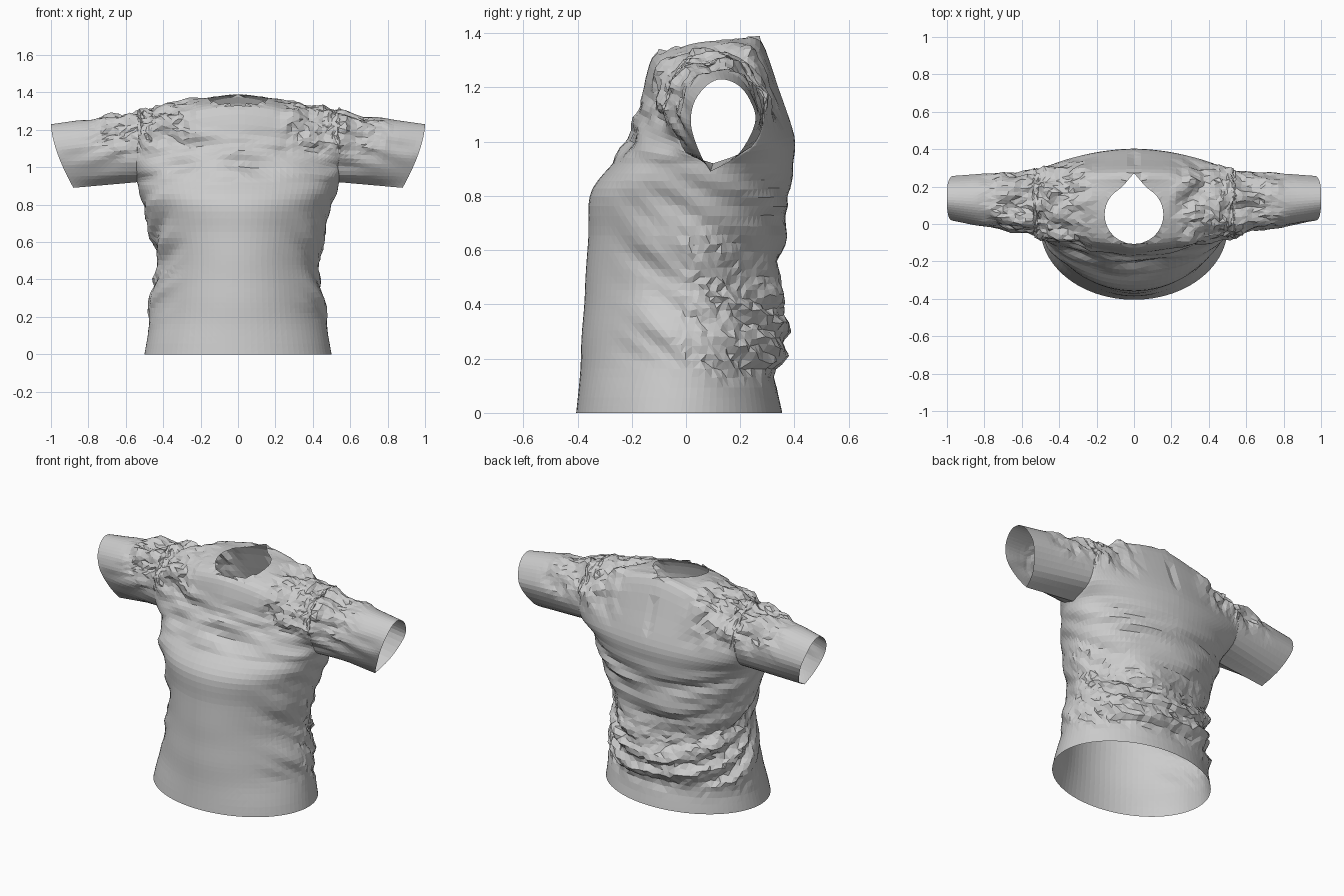
import bpy, bmesh, random
from math import sin, cos, pi, atan2, hypot
from mathutils import Vector, noise

if "Cube" in bpy.data.objects:
    bpy.data.objects.remove(bpy.data.objects["Cube"])

random.seed(4)
N, M, LOW, SLV = 44, 44, 32, 14      # columns, yoke arc, body rows, sleeve rows
ARM_X, ARM_Z = 0.54, 0.93

# Body rows: z, half width, side y, front y, back y
BODY = [(.01, .50, -.02, -.405, .355), (.16, .475, 0, -.39, .33),
        (.29, .46, 0, -.385, .37), (.41, .45, .02, -.375, .36),
        (.52, .44, .03, -.37, .335), (.66, .465, .05, -.36, .36),
        (.82, .505, .07, -.352, .385), (ARM_Z, ARM_X, .10, -.27, .395)]
# (y, z) profiles running front armpit level, over the shoulder, to the back
CENTRE = [(-.27, .93), (-.20, 1.05), (-.17, 1.14), (-.15, 1.24), (-.11, 1.34), (.0, 1.38),
          (.10, 1.395), (.20, 1.395), (.275, 1.385), (.345, 1.20), (.40, 1.03), (.395, .93)]
ARMHOLE = [(.10, .93), (.0, .97), (-.05, 1.06), (-.062, 1.15), (-.045, 1.23), (.02, 1.285),
           (.10, 1.305), (.19, 1.29), (.26, 1.22), (.29, 1.11), (.24, .99), (.10, .93)]
CUFF = [(.09, .90), (.055, .96), (.025, 1.04), (.018, 1.10), (.035, 1.165), (.08, 1.22),
        (.13, 1.24), (.19, 1.22), (.235, 1.165), (.255, 1.08), (.19, .96), (.09, .90)]


def curve(keys, t):
    """Smooth curve through the keys, t in 0..1."""
    f = t * (len(keys) - 1)
    i = min(int(f), len(keys) - 2)
    f -= i
    a, b, c, d = (keys[max(0, min(len(keys) - 1, i + k))] for k in (-1, 0, 1, 2))
    return [q + .5 * f * (r - p + f * (2 * p - 5 * q + 4 * r - s + f * (3 * (q - r) + s - p)))
            for p, q, r, s in zip(a, b, c, d)]


def step(a, b, x):
    t = max(0, min(1, (x - a) / (b - a)))
    return t * t * (3 - 2 * t)


def grid(bm, rows, cols, point, flip=False):
    vs = [[bm.verts.new(point(r / rows, c / cols)) for c in range(cols + 1)] for r in range(rows + 1)]
    for r in range(rows):
        for c in range(cols):
            q = [vs[r][c], vs[r][c + 1], vs[r + 1][c + 1], vs[r + 1][c]]
            bm.faces.new(q[::-1] if flip else q)


def body(side):
    def point(r, c):
        z, w, y0, yf, yb = curve(BODY, r)
        a = (2 * c - 1) * pi / 2
        k = max(0, cos(a))
        if side < 0:                      # front flanks pinch in at the waist
            k **= 1 + .25 * step(.05, .3, z) * (1 - step(.65, .9, z))
        return w * sin(a), y0 + ((yb if side > 0 else yf) - y0) * k, z
    return point


def yoke(r, c):
    a = (2 * c - 1) * pi / 2
    u = abs(sin(a))
    k = step(0, .25, min(r, 1 - r))
    w = (1 - max(0, cos(a))) * (1 - k) + u ** 1.5 * k
    (y1, z1), (y2, z2) = curve(CENTRE, r), curve(ARMHOLE, r)
    return ARM_X * sin(a), y1 + (y2 - y1) * w, z1 + (z2 - z1) * w


def sleeve(sign):
    def point(r, c):
        (y1, z1), (y2, z2) = curve(ARMHOLE, c), curve(CUFF, c)
        end = 1 - .12 * max(0, (1.24 - z2) / .34) ** 1.6
        return sign * (ARM_X + (end - ARM_X) * r), y1 + (y2 - y1) * r, z1 + (z2 - z1) * r
    return point


def neck_radius(x, y):
    """Round neckline with a small point at the back."""
    d = abs(atan2(x, y))
    return .157 + .065 * max(0, 1 - d / .55) ** 2


# Shirt shell: body front and back, yoke, two sleeves, welded together
bm = bmesh.new()
grid(bm, LOW, N, body(-1))
grid(bm, LOW, N, body(1), True)
grid(bm, M, N, yoke)
grid(bm, SLV, M, sleeve(1), True)
grid(bm, SLV, M, sleeve(-1))
bmesh.ops.remove_doubles(bm, verts=bm.verts[:], dist=.0008)

# Neck opening, rim pulled onto a clean outline
NY = .05
hole = []
for f in bm.faces:
    p = f.calc_center_median()
    if p.z > 1.25 and hypot(p.x, p.y - NY) < neck_radius(p.x, p.y - NY):
        hole.append(f)
bmesh.ops.delete(bm, geom=hole, context='FACES')
for v in bm.verts:
    if v.is_boundary and v.co.z > 1.25 and abs(v.co.x) < .3:
        x, y = v.co.x, v.co.y - NY
        s = neck_radius(x, y) / max(hypot(x, y), .01)
        v.co.x, v.co.y = x * s, NY + y * s
bmesh.ops.recalc_face_normals(bm, faces=bm.faces[:])
bm.normal_update()

# Cloth folds: crumpled shoulders, gathered lower back, soft chest creases
moves = []
for v in bm.verts:
    x, y, z = v.co
    ax = abs(x)
    shoulder = step(1.04, 1.2, z) * step(.17, .32, ax) * (1 - step(.68, .86, ax))
    trunk = 1 if ax < .56 and z < 1 else 0
    slant = z + .6 * y
    back = trunk * step(.08, .22, z) * (1 - step(.55, .85, slant)) * step(-.12, .12, y)
    drape = trunk * step(.15, .3, z) * (1 - step(.8, .95, z)) * step(-.3, -.1, y)
    chest = step(.9, 1.0, z) * (1 - step(1.12, 1.25, z)) * (1 - step(-.08, .05, y))
    d = .046 * shoulder * (noise.noise(Vector((x * 10, y * 11, z * 9))) - .1)
    d += .045 * back * noise.noise(Vector((x * 4, y * 4 + 7, slant * 17)))
    d += .03 * drape * noise.noise(Vector((x * 3, y * 2 + 3, slant * 12)))
    d += .028 * chest * noise.noise(Vector((x * 5, 9, (z + .15 * ax) * 16)))
    d -= .012 * max(0, 1 - ax / .03) * step(1.05, 1.15, z) * (1 - step(1.24, 1.32, z)) * (y > .2)
    j = .007 * max(shoulder, back)
    if v.is_boundary:
        d, j = 0, 0
    jig = Vector([random.uniform(-j, j) for _ in range(3)])
    moves.append((v, v.normal * d + jig))
for v, m in moves:
    v.co += m

bmesh.ops.triangulate(bm, faces=bm.faces[:])
low = min(v.co.z for v in bm.verts)
bmesh.ops.translate(bm, verts=bm.verts[:], vec=(0, 0, -low))
mesh = bpy.data.meshes.new("shirt")
bm.to_mesh(mesh)
bm.free()
bpy.context.collection.objects.link(bpy.data.objects.new("shirt", mesh))
